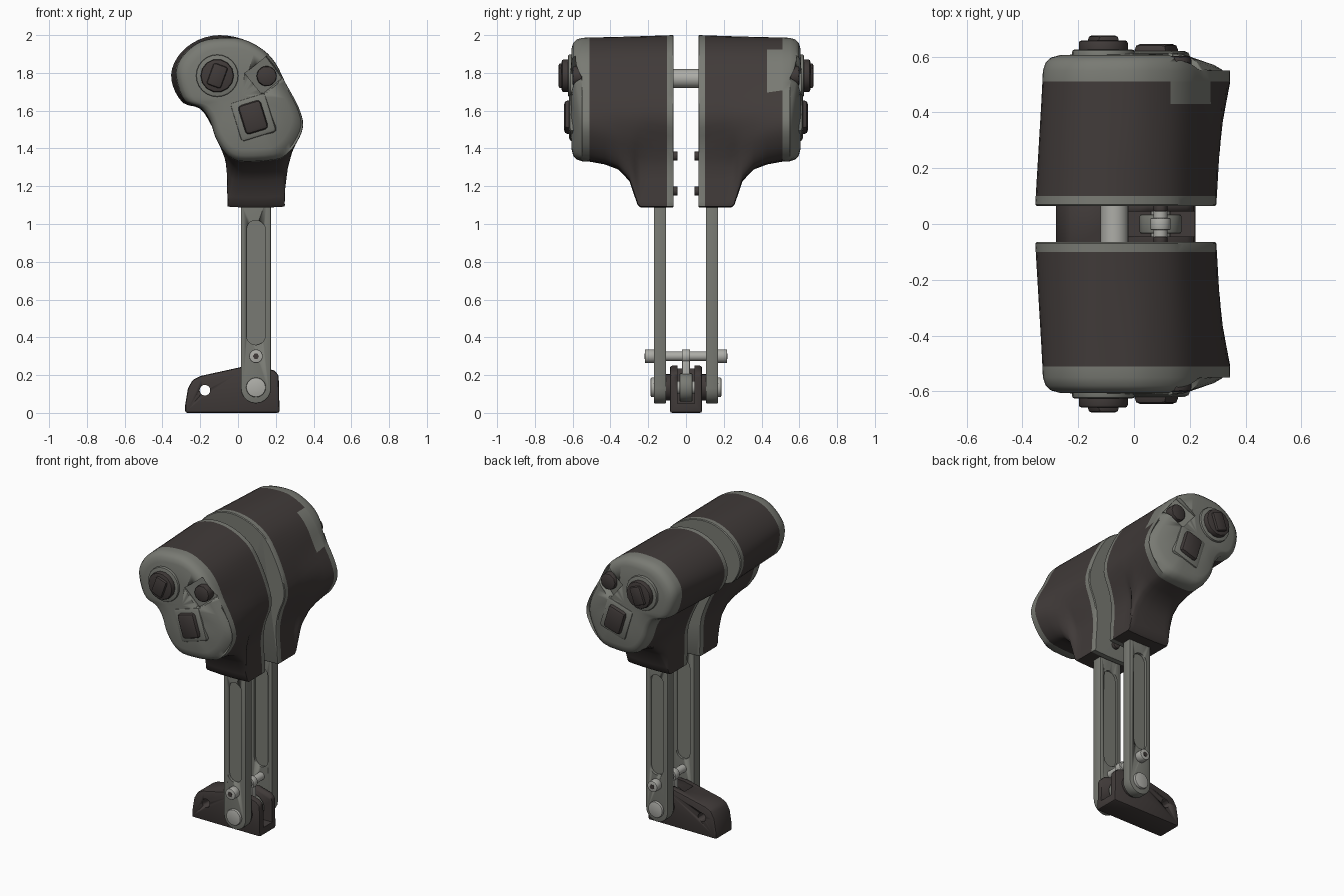
import bpy, bmesh, math
from mathutils import Matrix, Vector

if "Cube" in bpy.data.objects:
    bpy.data.objects.remove(bpy.data.objects["Cube"])


def material(name, rgb):
    m = bpy.data.materials.new(name)
    m.use_nodes = True
    m.diffuse_color = (*rgb, 1)
    m.node_tree.nodes["Principled BSDF"].inputs["Base Color"].default_value = (*rgb, 1)
    return m


DARK = material("dark rubber", (0.052, 0.043, 0.041))
GREY = material("grey metal", (0.19, 0.195, 0.172))
LIGHT = material("light steel", (0.42, 0.42, 0.39))


def finish(name, bm, mats, bevel=0, angle=35):
    bmesh.ops.recalc_face_normals(bm, faces=bm.faces)
    mesh = bpy.data.meshes.new(name)
    bm.to_mesh(mesh)
    bm.free()
    ob = bpy.data.objects.new(name, mesh)
    bpy.context.collection.objects.link(ob)
    for m in mats:
        mesh.materials.append(m)
    bpy.ops.object.select_all(action='DESELECT')
    ob.select_set(True)
    bpy.context.view_layer.objects.active = ob
    if bevel:
        b = ob.modifiers.new("soft edges", 'BEVEL')
        b.width, b.segments, b.limit_method = bevel, 2, 'ANGLE'
        bpy.ops.object.modifier_apply(modifier=b.name)
    bpy.ops.object.shade_smooth_by_angle(angle=math.radians(angle))
    return ob


def cut(ob, cutter):
    b = ob.modifiers.new("cut", 'BOOLEAN')
    b.operation, b.solver, b.object = 'DIFFERENCE', 'EXACT', cutter
    bpy.ops.object.select_all(action='DESELECT')
    ob.select_set(True)
    bpy.context.view_layer.objects.active = ob
    bpy.ops.object.modifier_apply(modifier=b.name)
    bpy.data.objects.remove(cutter)


def loft(name, rings, mats, tip=None, rule=None):
    bm = bmesh.new()
    loops = [[bm.verts.new(p) for p in ring] for ring in rings]
    n = len(loops[0])
    for a, b in zip(loops, loops[1:]):
        for i in range(n):
            j = (i + 1) % n
            bm.faces.new((a[i], a[j], b[j], b[i]))
    bm.faces.new(loops[0])
    if tip:
        t = bm.verts.new(tip)
        for i in range(n):
            bm.faces.new((loops[-1][i], loops[-1][(i + 1) % n], t))
    else:
        bm.faces.new(loops[-1])
    if rule:
        for f in bm.faces:
            f.material_index = rule(f.calc_center_median())
    return finish(name, bm, mats)


def prism(name, pts, y0, y1, mat, bevel=0):
    bm = bmesh.new()
    a, b = ([bm.verts.new((x, y, z)) for x, z in pts] for y in (y0, y1))
    bm.faces.new(a)
    bm.faces.new(b)
    for i in range(len(pts)):
        j = (i + 1) % len(pts)
        bm.faces.new((a[i], a[j], b[j], b[i]))
    return finish(name, bm, [mat], bevel)


def disc(name, x, z, r, y0, y1, mat, bevel=0, sides=24):
    pts = [(x + r * math.cos(k * math.tau / sides), z + r * math.sin(k * math.tau / sides))
           for k in range(sides)]
    return prism(name, pts, y0, y1, mat, bevel)


def box(name, centre, size, mat, turn=0, lean=0, bevel=0):
    bm = bmesh.new()
    m = (Matrix.Translation(centre) @ Matrix.Rotation(lean, 4, 'Z')
         @ Matrix.Rotation(turn, 4, 'Y') @ Matrix.Diagonal((*size, 1)))
    bmesh.ops.create_cube(bm, size=1, matrix=m)
    return finish(name, bm, [mat], bevel)


def stadium(x, r, low, high, n=10):
    return ([(x + r * math.cos(a), high + r * math.sin(a)) for a in [math.pi * k / n for k in range(n + 1)]]
            + [(x - r * math.cos(a), low - r * math.sin(a)) for a in [math.pi * k / n for k in range(n + 1)]])


def smooth(pts, steps=3):
    out, n = [], len(pts)
    for i in range(n):
        p = [Vector(pts[(i + k) % n]) for k in (-1, 0, 1, 2)]
        for s in range(steps):
            t = s / steps
            out.append(0.5 * (2 * p[1] + (p[2] - p[0]) * t + (2 * p[0] - 5 * p[1] + 4 * p[2] - p[3]) * t * t
                              + (3 * p[1] - p[0] - 3 * p[2] + p[3]) * t ** 3))
    return out


# Grip outlines: with the neck (inner) and as a plain bean (outer)
INNER = [(-.1, 2), (-.21, 1.975), (-.3, 1.91), (-.35, 1.82), (-.345, 1.73), (-.29, 1.64), (-.2, 1.61),
         (-.14, 1.52), (-.085, 1.4), (-.06, 1.3), (-.055, 1.12), (-.03, 1.09), (.22, 1.09), (.245, 1.12),
         (.235, 1.3), (.25, 1.42), (.295, 1.55), (.27, 1.68), (.2, 1.83), (.13, 1.92), (.02, 1.98)]
OUTER = [(-.1, 1.985), (-.2, 1.965), (-.28, 1.905), (-.325, 1.83), (-.32, 1.74), (-.28, 1.65), (-.2, 1.615),
         (-.15, 1.55), (-.12, 1.46), (-.08, 1.39), (-.03, 1.345), (.04, 1.33), (.2, 1.34), (.26, 1.37),
         (.31, 1.43), (.345, 1.52), (.32, 1.62), (.25, 1.75), (.2, 1.85), (.13, 1.925), (.02, 1.98)]
CENTRE = Vector((.02, 1.68))


def section(y, neck, side, shrink=1):
    t = (y - .065) / .435
    pts = []
    for a, b in zip(INNER, OUTER):
        k = neck if a[1] < 1.41 else min(t, 1)
        pts.append(Vector(a).lerp(Vector(b), k))
    ring = []
    for p in smooth(pts):
        q = CENTRE + (p - CENTRE) * shrink
        back = .3 * max(0, q.x - .17) if y > .56 else 0
        ring.append((q.x, side * (y - back), q.y))
    return ring


for s, tag in ((-1, "front"), (1, "back")):
    # Grip: inner plate, rubber body and end cap
    loft(tag + "_inner_plate", [section(.065, 0, s, .985), section(.07, 0, s), section(.1, 0, s)], [GREY])
    body = [(.1, 0), (.2, 0), (.24, 0), (.256, .06), (.27, .22), (.3, .58), (.36, .83), (.43, .94), (.51, 1)]
    loft(tag + "_grip_body", [section(y, k, s) for y, k in body], [DARK, GREY],
         rule=lambda c: int(c.y > .43 and c.x > .13 and 1.72 < c.z < 1.93))
    cap = [(.51, 1), (.55, .995), (.58, .965), (.597, .91), (.605, .82), (.61, .5)]
    end = loft(tag + "_end_cap", [section(y, 1, s, k) for y, k in cap], [GREY], tip=(.02, s * .612, 1.68))
    cut(end, box("pocket", (.145, s * .61, 1.785), (.15, .09, .15), GREY, turn=math.radians(-38), lean=-s * .3))

    # Controls on the cap
    disc(tag + "_stick_ring", -.11, 1.785, .112, s * .57, s * .625, GREY, .008)
    disc(tag + "_stick", -.11, 1.785, .088, s * .6, s * .658, DARK, .01, 14)
    box(tag + "_stick_ridge", (-.11, s * .655, 1.785), (.08, .04, .12), DARK, turn=.35, bevel=.012)
    disc(tag + "_small_button", .152, 1.783, .056, s * .53, s * .602, DARK, .014, 10)
    box(tag + "_button_shoulder", (.08, s * .595, 1.565), (.2, .05, .22), GREY, turn=-.3, bevel=.022)
    box(tag + "_square_button", (.08, s * .615, 1.565), (.125, .06, .16), DARK, turn=-.3, bevel=.02)

    # Neck screws
    disc(tag + "_neck_screw", .095, 1.19, .034, s * .24, s * .266, LIGHT, .006, 12)
    for z in (1.175, 1.36):
        disc(tag + "_inner_screw", .095, z, .025, s * .045, s * .07, DARK, .004, 12)

    # Arm with a shallow slot on both faces
    arm = prism(tag + "_arm", stadium(.095, .08, .13, 1.1), s * .105, s * .17, GREY, .006)
    for y0, y1 in ((.09, .12), (.152, .19)):
        cut(arm, prism("slot", stadium(.095, .05, .41, .97), s * y0, s * y1, GREY))
    disc(tag + "_pivot_cap", .095, .135, .052, s * .16, s * .187, LIGHT, .006)
    disc(tag + "_pivot_washer", .095, .135, .07, s * .08, s * .106, DARK)
    disc(tag + "_cross_pin_head", .095, .3, .036, s * .165, s * .218, LIGHT, .005)
    disc(tag + "_cross_pin_socket", .095, .3, .016, s * .21, s * .221, DARK, 0, 6)

# Bar joining the two grips
disc("joining_bar", -.07, 1.77, .05, -.08, .08, LIGHT)

# Hinge pins and centre lug
disc("cross_pin", .095, .3, .025, -.18, .18, LIGHT)
disc("pivot_pin", .095, .135, .035, -.17, .17, LIGHT)
disc("lug_hub", .095, .135, .075, -.034, .034, GREY, .006)
box("lug_stem", (.095, 0, .22), (.05, .04, .16), LIGHT, bevel=.006)
disc("lug_eye", .095, .3, .036, -.022, .022, LIGHT, .005)

# Foot with a fork slot and a mounting hole
foot = prism("foot", [(-.28, 0), (-.28, .04), (-.265, .13), (-.24, .175), (-.2, .195), (.05, .25),
                      (.1, .25), (.19, .225), (.215, .2), (.22, 0)], -.085, .085, DARK, .012)
cut(foot, box("fork", (.14, 0, .2), (.32, .09, .3), DARK))
cut(foot, disc("hole", -.175, .12, .028, -.2, .2, DARK))
